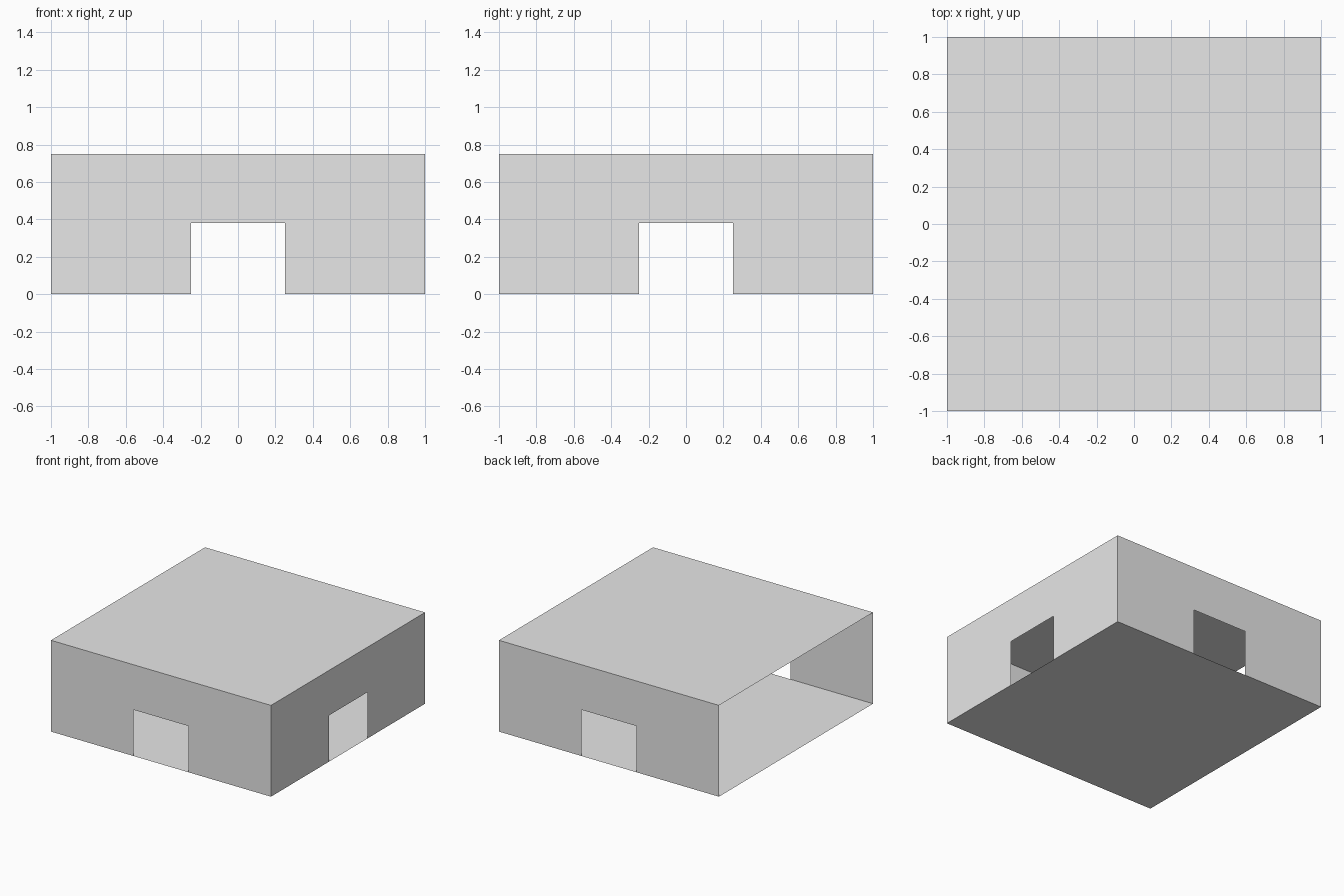
import bpy, bmesh
from math import pi
from mathutils import Matrix

HALF, HEIGHT = 1.0, 0.75
DOOR_HALF, DOOR_TOP = 0.25, 0.38

cube = bpy.data.objects.get("Cube")
if cube:
    bpy.data.objects.remove(cube, do_unlink=True)

grey = bpy.data.materials.new("plain grey")
grey.use_nodes = True
colour = (0.8, 0.8, 0.8, 1)
grey.diffuse_color = colour
grey.node_tree.nodes["Principled BSDF"].inputs["Base Color"].default_value = colour


def sheet(name, outline, matrix=Matrix()):
    """Single flat face from an outline, placed by a matrix."""
    bm = bmesh.new()
    bm.faces.new([bm.verts.new(matrix @ Matrix.Translation(p).translation) for p in outline])
    mesh = bpy.data.meshes.new(name)
    bm.to_mesh(mesh)
    bm.free()
    mesh.materials.append(grey)
    obj = bpy.data.objects.new(name, mesh)
    bpy.context.collection.objects.link(obj)


# Floor faces down, roof faces up
square = [(-HALF, -HALF, 0), (HALF, -HALF, 0), (HALF, HALF, 0), (-HALF, HALF, 0)]
sheet("floor", square[::-1])
sheet("roof", square, Matrix.Translation((0, 0, HEIGHT)))

# Three thin walls with a doorway each; the fourth side stays open
half_profile = [(DOOR_HALF, DOOR_TOP), (DOOR_HALF, 0), (HALF, 0), (HALF, HEIGHT)]
profile = half_profile + [(-x, z) for x, z in reversed(half_profile)]
wall = [(x, -HALF, z) for x, z in profile]
for turn, name in enumerate(("front_wall", "left_wall", "back_wall")):
    sheet(name, wall, Matrix.Rotation(turn * pi / 2, 4, "Z"))
